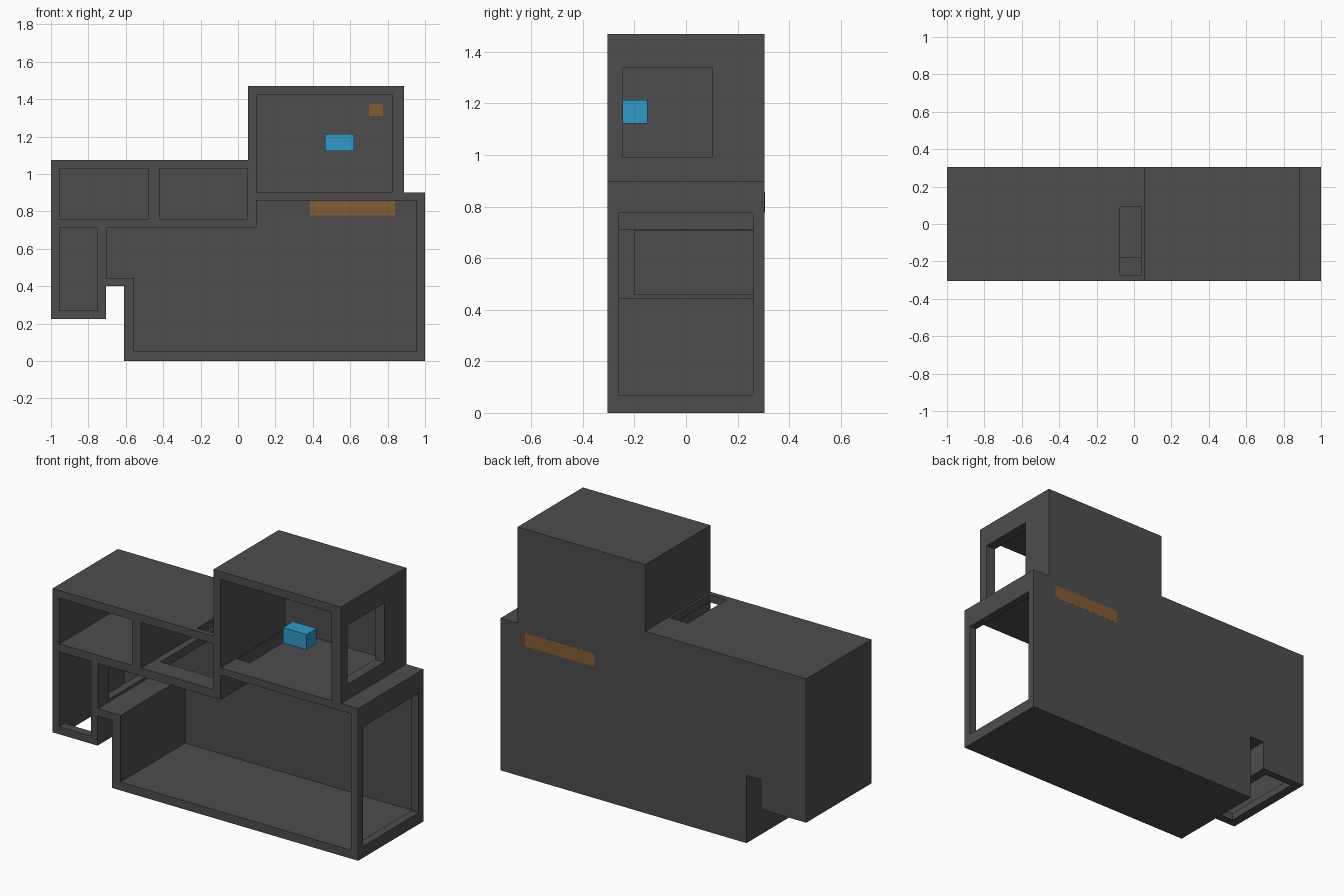
import bpy, bmesh

if "Cube" in bpy.data.objects:
    bpy.data.objects.remove(bpy.data.objects["Cube"])

FRONT, BACK, INNER = -0.305, 0.305, 0.298


def material(name, rgb):
    m = bpy.data.materials.new(name)
    m.diffuse_color = (*rgb, 1)
    m.use_nodes = True
    m.node_tree.nodes["Principled BSDF"].inputs["Base Color"].default_value = m.diffuse_color
    return m


def prism(name, profile, y0, y1, mat=None):
    """Extrude an x-z outline along y."""
    bm = bmesh.new()
    face = bm.faces.new([bm.verts.new((x, y0, z)) for x, z in profile])
    out = bmesh.ops.extrude_face_region(bm, geom=[face])
    verts = [v for v in out["geom"] if isinstance(v, bmesh.types.BMVert)]
    bmesh.ops.translate(bm, verts=verts, vec=(0, y1 - y0, 0))
    bmesh.ops.recalc_face_normals(bm, faces=bm.faces)
    mesh = bpy.data.meshes.new(name)
    bm.to_mesh(mesh)
    bm.free()
    if mat:
        mesh.materials.append(mat)
    ob = bpy.data.objects.new(name, mesh)
    bpy.context.collection.objects.link(ob)
    return ob


def box(name, x0, x1, y0, y1, z0, z1, mat=None):
    return prism(name, [(x0, z0), (x1, z0), (x1, z1), (x0, z1)], y0, y1, mat)


def cut(target, cutter):
    mod = target.modifiers.new("opening", 'BOOLEAN')
    mod.operation, mod.solver, mod.object = 'DIFFERENCE', 'EXACT', cutter
    bpy.context.view_layer.objects.active = target
    bpy.ops.object.modifier_apply(modifier=mod.name)
    bpy.data.objects.remove(cutter)


grey = material("dark_grey", (0.075, 0.075, 0.075))
blue = material("blue", (0.03, 0.32, 0.57))
brown = material("brown", (0.24, 0.11, 0.035))

# House shell
shell = prism("house_shell", [
    (-1, 0.225), (-0.705, 0.225), (-0.705, 0.40), (-0.61, 0.40), (-0.61, 0),
    (1, 0), (1, 0.90), (0.888, 0.90), (0.888, 1.47), (0.053, 1.47),
    (0.053, 1.076), (-1, 1.076)], FRONT, BACK, grey)

# Large stepped room, open at the front
cut(shell, prism("main_room", [
    (-0.555, 0.05), (0.953, 0.05), (0.953, 0.857), (0.10, 0.857), (0.10, 0.712),
    (-0.704, 0.712), (-0.704, 0.444), (-0.555, 0.444)], -0.4, INNER))

# Rectangular rooms, open at the front
for x0, x1, z0, z1 in [
        (0.10, 0.826, 0.90, 1.423),       # tower room
        (-0.955, -0.48, 0.76, 1.03),      # upper left room
        (-0.42, 0.052, 0.76, 1.03),       # upper middle room
        (-0.955, -0.75, 0.27, 0.712)]:    # lower left room
    cut(shell, box("room", x0, x1, -0.4, INNER, z0, z1))

# Windows, doorway and floor or roof hatches
for dims in [
        (0.90, 1.1, -0.26, 0.26, 0.068, 0.775),       # right window
        (0.80, 0.95, -0.245, 0.10, 0.99, 1.34),       # tower window
        (-0.80, -0.66, -0.20, 0.29, 0.46, 0.708),     # inner doorway
        (-0.075, 0.04, -0.275, 0.09, 1.0, 1.2),       # roof hatch
        (-0.38, 0.048, -0.18, 0.29, 0.69, 0.80),      # middle floor hatch
        (0.104, 0.19, -0.16, 0.29, 0.83, 0.93),       # tower floor hatch
        (-0.945, -0.76, -0.255, 0.26, 0.1, 0.30)]:    # lower left floor hatch
    cut(shell, box("opening", *dims))

# Coloured blocks
box("blue_block", 0.465, 0.62, -0.245, -0.15, 1.123, 1.213, blue)
box("long_brown_panel", 0.384, 0.84, 0.290, 0.3055, 0.777, 0.856, brown)
box("small_brown_panel", 0.70, 0.774, 0.290, 0.302, 1.31, 1.375, brown)
